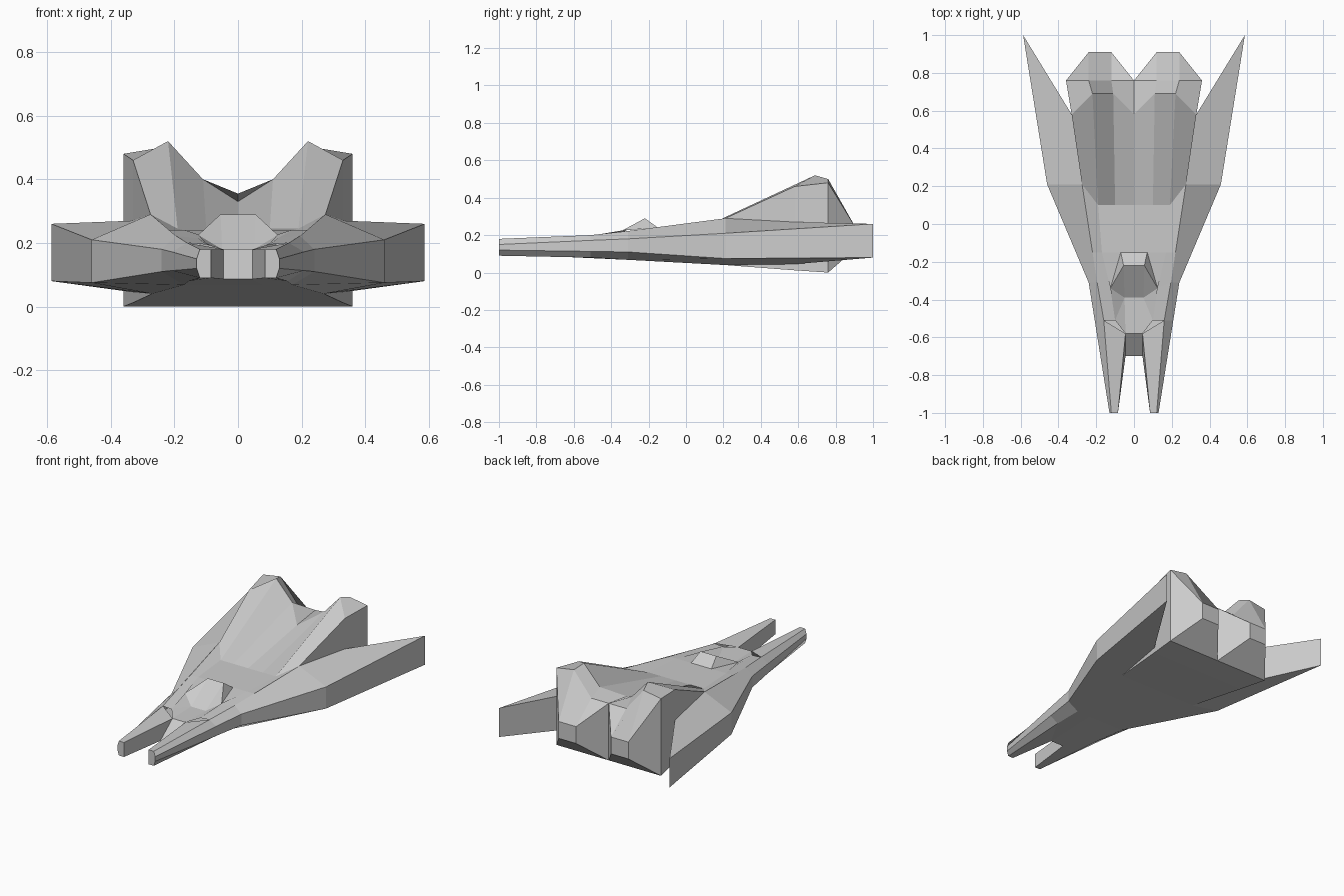
import bpy, bmesh
from mathutils import Vector

if "Cube" in bpy.data.objects:
    bpy.data.objects.remove(bpy.data.objects["Cube"])


def part(name, faces, inside):
    """Right half from polygons, mirrored; faces turned away from inside (None = follow the face)."""
    bm = bmesh.new()
    for pts in faces:
        f = bm.faces.new([bm.verts.new(p) for p in pts])
        f.normal_update()
        c = f.calc_center_median()
        ref = Vector([c[k] if inside[k] is None else inside[k] for k in range(3)])
        if f.normal.dot(c - ref) < 0:
            f.normal_flip()
    bmesh.ops.remove_doubles(bm, verts=bm.verts, dist=0.0005)
    me = bpy.data.meshes.new(name)
    bm.to_mesh(me)
    bm.free()
    ob = bpy.data.objects.new(name, me)
    bpy.context.collection.objects.link(ob)
    m = ob.modifiers.new("mirror", 'MIRROR')
    m.use_clip = True
    return ob


def strip(sections):
    """Quads between neighbouring open sections."""
    return [(a[i], a[i + 1], b[i + 1], b[i])
            for a, b in zip(sections, sections[1:]) for i in range(len(a) - 1)]


# Swept wing: underside root, lower edge, upper edge, top root
wing = [
    [(.12, -1, .09), (.13, -1, .12), (.13, -1, .15), (.12, -1, .18)],
    [(.155, -.51, .08), (.208, -.51, .113), (.208, -.51, .172), (.16, -.51, .2)],
    [(.17, -.31, .068), (.24, -.31, .11), (.24, -.31, .18), (.195, -.31, .222)],
    [(.27, .21, .04), (.46, .21, .075), (.46, .21, .21), (.275, .21, .29)],
    [(.33, .58, .045), (.587, 1, .08), (.587, 1, .26), (.33, .58, .27)],
]
part("wing", strip(wing), (0, None, .145))
part("wing_trailing_face", [wing[-1]], (.5, .7, .16))

# Forked nose prongs
prong = [
    [(.12, -1, .18), (.085, -1, .18), (.085, -1, .09), (.12, -1, .09)],
    [(.16, -.51, .2), (.045, -.58, .18), (.045, -.7, .086), (.155, -.51, .08)],
]
part("nose_prong", strip(prong), (.115, None, .135))
part("prong_tip", [wing[0] + prong[0][:3]], (.11, -.8, .135))
part("nose_notch", [((.045, -.7, .086), (.045, -.58, .18), (0, -.58, .18), (0, -.7, .086))],
     (0, 0, .1))

# Upper deck with the twin rising fins: ridge, crest, channel edge, centre line
deck = [
    [(.16, -.51, .2), (.1, -.51, .195), (.045, -.58, .18), (0, -.58, .18)],
    [(.195, -.31, .222), (.125, -.34, .215), (.05, -.39, .18), (0, -.39, .18)],
    [(.22, -.15, .24), (.17, -.15, .24), (.07, -.15, .24), (0, -.15, .24)],
    [(.275, .21, .29), (.19, .1, .245), (.1, .1, .245), (0, .1, .245)],
    [(.33, .58, .46), (.22, .69, .52), (.11, .69, .4), (0, .58, .33)],
    [(.36, .76, .48), (.24, .76, .5), (.12, .76, .355), (0, .76, .355)],
]
part("upper_deck", strip(deck), (None, None, -1))

# Flat belly
belly = [
    [(.155, -.51, .08), (.045, -.7, .086), (0, -.7, .086)],
    [(.17, -.31, .068), (.08, -.31, .068), (0, -.31, .068)],
    [(.27, .21, .04), (.13, .21, .04), (0, .21, .04)],
    [(.33, .58, .012), (.16, .58, .012), (0, .58, .012)],
    [(.36, .76, 0), (.18, .76, 0), (0, .76, 0)],
]
part("belly", strip(belly), (None, None, 1))

# Hull sides above, below and behind the wing root
low, top = belly[3][0], deck[4][0]
part("hull_side", [
    (deck[3][0], wing[4][3], top),
    (belly[2][0], wing[4][0], low),
    (low, top, deck[5][0], belly[4][0]),
], (0, None, .2))

# Tapered engine block
rim = [belly[4][0]] + deck[5] + [belly[4][2]]
cap = [(.24, .91, .13), (.24, .91, .235), (.12, .91, .235), (.12, .91, .13)]
part("engine", [
    cap,
    (rim[0], rim[1], cap[1], cap[0]),
    (rim[1], rim[2], cap[1]),
    (rim[2], rim[3], cap[2], cap[1]),
    (rim[3], rim[4], cap[2]),
    (rim[4], rim[5], cap[3], cap[2]),
    (rim[5], rim[0], cap[0], cap[3]),
], (.18, .7, .18))

# Cockpit canopy: rear roof, windshield, cheeks
rear, crown, sill = (.07, -.15, .24), (.055, -.22, .29), (.05, -.39, .18)
cheek, cheek_front = (.125, -.34, .225), (.1, -.51, .197)
part("canopy", [
    (rear, crown, (0, -.22, .29), (0, -.15, .24)),
    (crown, sill, (0, -.39, .18), (0, -.22, .29)),
    (crown, cheek, sill),
    (sill, cheek, cheek_front),
    (rear, cheek, crown),
    (rear, (.17, -.15, .24), cheek),
], (None, None, -1))
